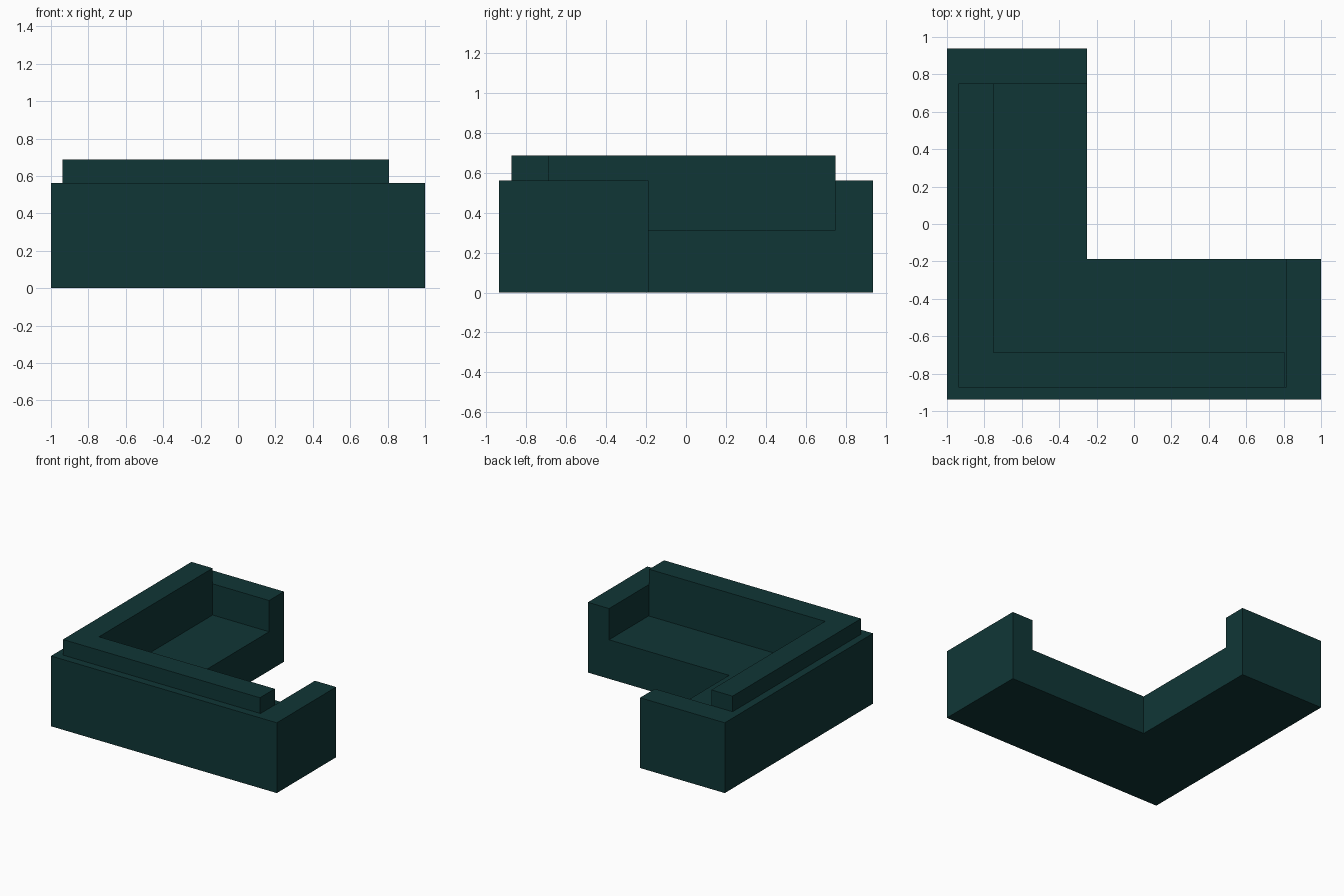
import bpy, bmesh

if "Cube" in bpy.data.objects:
    bpy.data.objects.remove(bpy.data.objects["Cube"])

teal = bpy.data.materials.new("dark teal fabric")
teal.diffuse_color = (0.005, 0.037, 0.037, 1.0)
teal.use_nodes = True
teal.node_tree.nodes["Principled BSDF"].inputs["Base Color"].default_value = teal.diffuse_color


def prism(name, outline, z0, z1):
    """Extrude a counter-clockwise plan outline from z0 up to z1."""
    bm = bmesh.new()
    face = bm.faces.new([bm.verts.new((x, y, z0)) for x, y in outline])
    top = bmesh.ops.extrude_face_region(bm, geom=[face], use_keep_orig=True)
    verts = [v for v in top["geom"] if isinstance(v, bmesh.types.BMVert)]
    bmesh.ops.translate(bm, verts=verts, vec=(0, 0, z1 - z0))
    bmesh.ops.recalc_face_normals(bm, faces=bm.faces)
    mesh = bpy.data.meshes.new(name)
    bm.to_mesh(mesh)
    bm.free()
    mesh.materials.append(teal)
    obj = bpy.data.objects.new(name, mesh)
    bpy.context.collection.objects.link(obj)
    return obj


def l_shape(x0, y0, x1, y1, xi, yi):
    """L outline with its corner at (x0, y0) and inner corner at (xi, yi)."""
    return [(x0, y0), (x1, y0), (x1, yi), (xi, yi), (xi, y1), (x0, y1)]


# Sofa body: L block with the seat area cut down, leaving back walls and arms
body = prism("sofa_body",
             l_shape(-1, -0.9375, 1, 0.9375, -0.25, -0.1875), 0, 0.5625)
cutter = prism("seat_cutter",
               l_shape(-0.9375, -0.875, 0.8125, 0.75, -0.1, -0.05), 0.3125, 0.9)
cutter.hide_render = True
cutter.hide_set(True)
cut = body.modifiers.new("seat cut", "BOOLEAN")
cut.operation = "DIFFERENCE"
cut.solver = "EXACT"
cut.object = cutter

# Raised back cushion following the L inside the walls
prism("back_cushion",
      l_shape(-0.9375, -0.875, 0.807, 0.75, -0.75, -0.6875), 0.3125, 0.6875)
